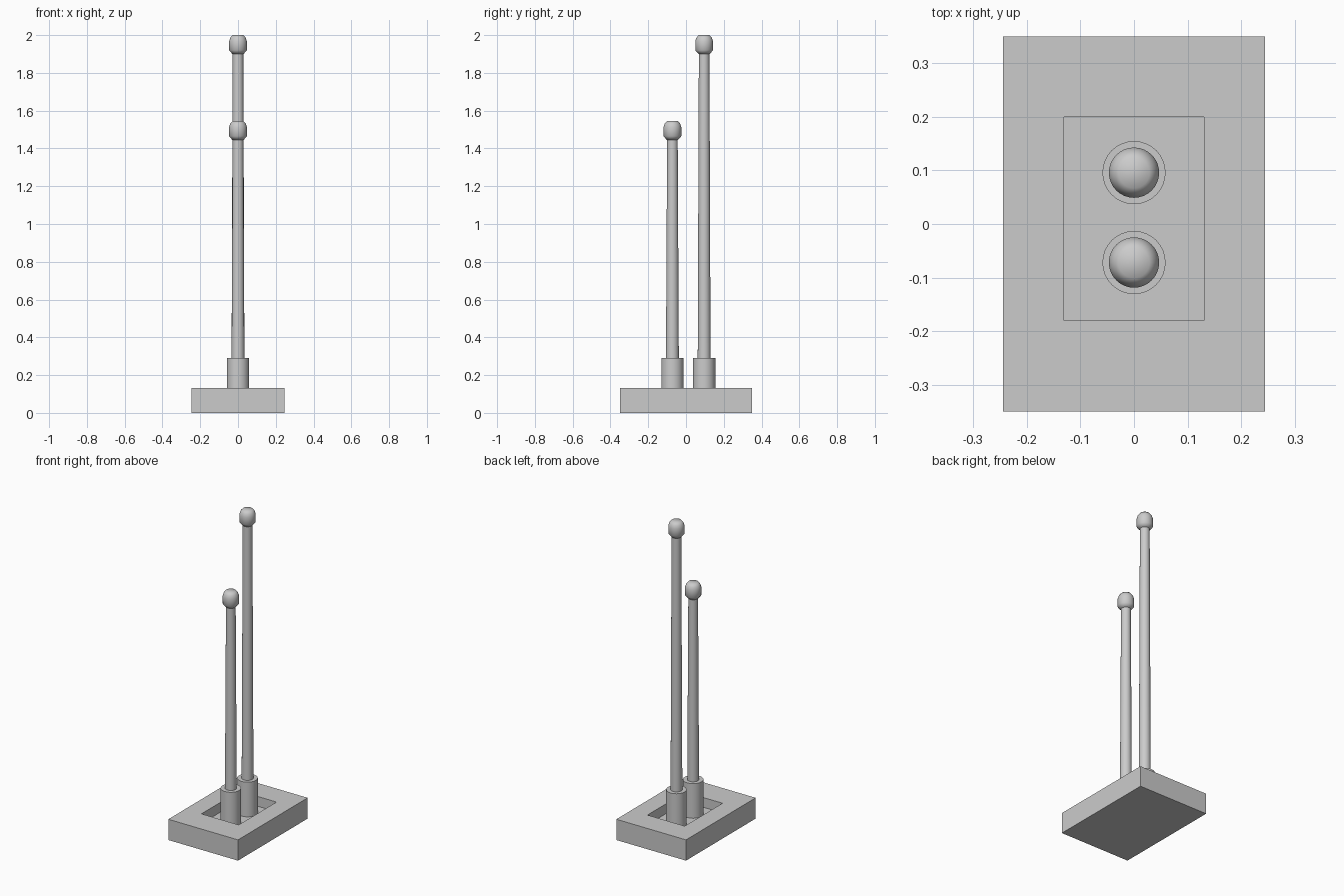
import bpy, bmesh
from math import sin, cos, tau, radians

if "Cube" in bpy.data.objects:
    bpy.data.objects.remove(bpy.data.objects["Cube"])


def finish(bm, name):
    bmesh.ops.recalc_face_normals(bm, faces=bm.faces[:])
    mesh = bpy.data.meshes.new(name)
    bm.to_mesh(mesh)
    bm.free()
    obj = bpy.data.objects.new(name, mesh)
    bpy.context.collection.objects.link(obj)
    return obj


def lathe(name, profile, y, sides=32):
    """Revolve (radius, height) points around a vertical axis at x = 0, y."""
    bm = bmesh.new()
    rings = [[bm.verts.new((r * cos(tau * i / sides), y + r * sin(tau * i / sides), z))
              for i in range(sides)] for r, z in profile]
    for low, high in zip(rings, rings[1:]):
        for i in range(sides):
            j = (i + 1) % sides
            bm.faces.new((low[i], low[j], high[j], high[i]))
    bm.faces.new(rings[0][::-1])
    bm.faces.new(rings[-1])
    obj = finish(bm, name)
    bpy.ops.object.select_all(action='DESELECT')
    obj.select_set(True)
    bpy.context.view_layer.objects.active = obj
    bpy.ops.object.shade_smooth_by_angle(angle=radians(50))


# Base block with a rectangular recess in its top
FLOOR, TOP = 0.07, 0.132


def rectangle(bm, x, y0, y1, z):
    return [bm.verts.new(p) for p in ((-x, y0, z), (x, y0, z), (x, y1, z), (-x, y1, z))]


bm = bmesh.new()
loops = [rectangle(bm, 0.245, -0.35, 0.35, 0),
         rectangle(bm, 0.245, -0.35, 0.35, TOP),
         rectangle(bm, 0.131, -0.18, 0.20, TOP),
         rectangle(bm, 0.131, -0.18, 0.20, FLOOR)]
for a, b in zip(loops, loops[1:]):
    for i in range(4):
        j = (i + 1) % 4
        bm.faces.new((a[i], a[j], b[j], b[i]))
bm.faces.new(loops[0][::-1])
bm.faces.new(loops[-1])
finish(bm, "base")

# Two posts: collar, tapered shaft and rounded knob
for label, y, h in (("short", -0.072, 1.545), ("tall", 0.096, 2.0)):
    lathe(label + "_collar", [(0.059, FLOOR), (0.059, 0.29)], y)
    lathe(label + "_shaft", [(0.034, 0.28), (0.028, h - 0.09)], y)
    lathe(label + "_knob", [(0.03, h - 0.10), (0.047, h - 0.08), (0.047, h - 0.032),
                            (0.041, h - 0.014), (0.029, h)], y)
